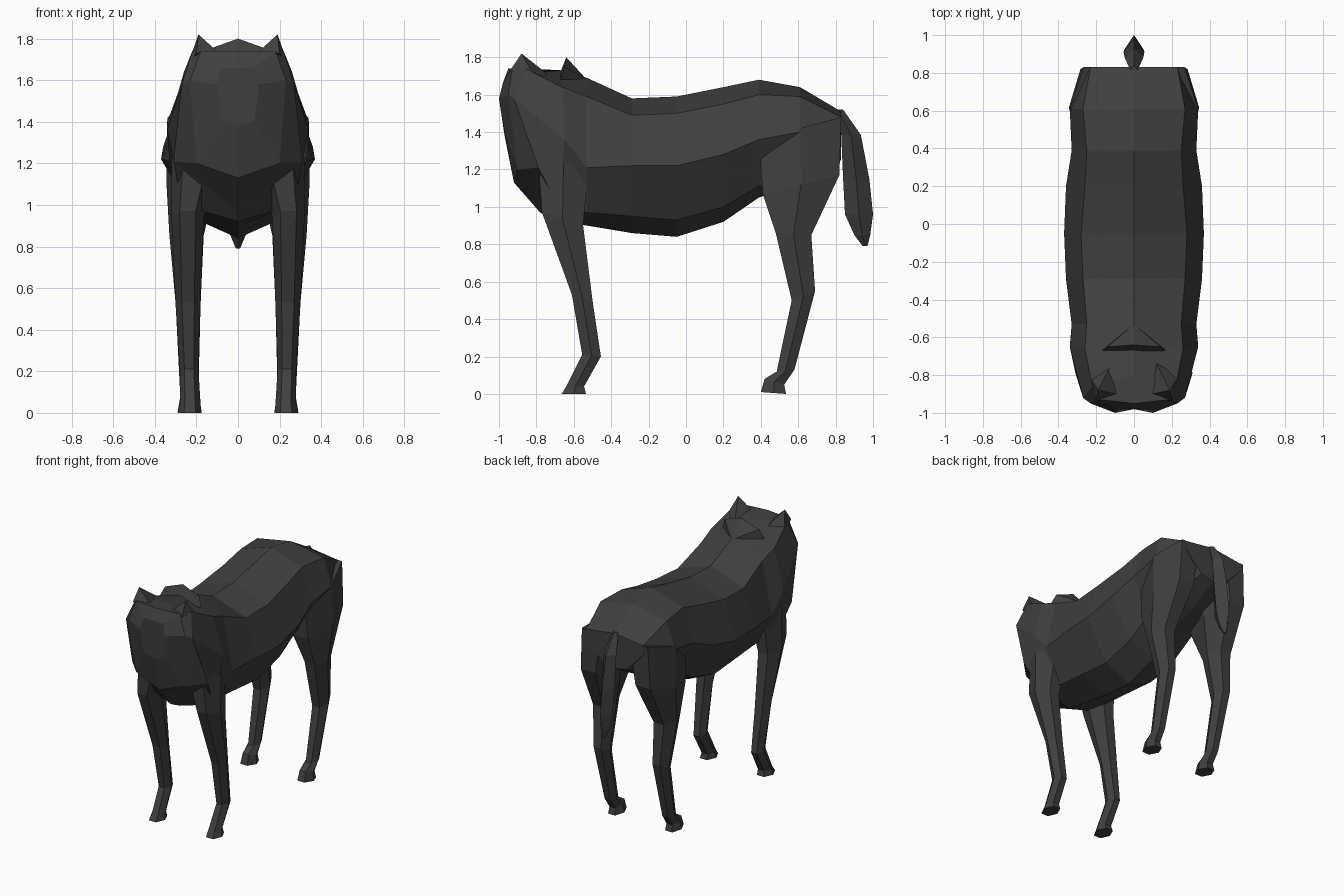
import bpy
import bmesh
from mathutils import Vector

default_cube = bpy.data.objects.get("Cube")
if default_cube:
    bpy.data.objects.remove(default_cube, do_unlink=True)

# One dark coat colour for the whole animal
COAT = (0.05, 0.05, 0.05, 1.0)
coat = bpy.data.materials.new("dark_coat")
coat.use_nodes = True
coat.diffuse_color = COAT
shader = coat.node_tree.nodes["Principled BSDF"]
shader.inputs["Base Color"].default_value = COAT
shader.inputs["Roughness"].default_value = 0.9


def finish(name, bm):
    """Turn a bmesh into a flat shaded object with the coat material."""
    bmesh.ops.recalc_face_normals(bm, faces=bm.faces)
    mesh = bpy.data.meshes.new(name)
    bm.to_mesh(mesh)
    bm.free()
    mesh.materials.append(coat)
    part = bpy.data.objects.new(name, mesh)
    bpy.context.scene.collection.objects.link(part)
    return part


def loft(name, rings):
    """Skin a closed tube through rings of equal length and cap both ends."""
    bm = bmesh.new()
    loops = [[bm.verts.new(point) for point in ring] for ring in rings]
    for near, far in zip(loops, loops[1:]):
        for i in range(len(near)):
            k = (i + 1) % len(near)
            bm.faces.new((near[i], near[k], far[k], far[i]))
    bm.faces.new(loops[0])
    bm.faces.new(loops[-1])
    return finish(name, bm)


def hull(name, points):
    """Wrap a small set of points in a convex skin."""
    bm = bmesh.new()
    for point in points:
        bm.verts.new(point)
    bmesh.ops.convex_hull(bm, input=bm.verts)
    return finish(name, bm)


def mirrored_ring(half):
    """Complete a half section running from the spine down to the belly."""
    inner = half[1:-1]
    return half + [(-x, y, z) for x, y, z in reversed(inner)]


def station(y, spine, back_x, back_z, side_x, side_z, low_x, low_z, belly):
    """Upright body section at one place along the trunk."""
    return mirrored_ring([
        (0, y, spine),
        (back_x, y, back_z),
        (side_x, y, side_z),
        (low_x, y, low_z),
        (0, y, belly),
    ])


def leg_ring(side, front_y, front_z, back_y, back_z, inner_x, outer_x):
    """Six sided leg section, widest halfway between its front and back."""
    middle = (inner_x + outer_x) / 2
    half = (outer_x - inner_x) / 2
    front = Vector((side * middle, front_y, front_z))
    back = Vector((side * middle, back_y, back_z))
    across = Vector((half, 0, 0))
    centre = (front + back) / 2
    return [
        front - across * 0.5, front + across * 0.5,
        centre + across,
        back + across * 0.5, back - across * 0.5,
        centre - across,
    ]


# Body: slanted breast sections, then upright trunk sections to the rump
breast = [
    [(0, -0.98, 1.66), (0.08, -0.98, 1.66), (0.1, -1, 1.58),
     (0.08, -0.97, 1.4), (0, -0.97, 1.38)],
    [(0, -0.95, 1.74), (0.18, -0.93, 1.74), (0.23, -0.95, 1.6),
     (0.2, -0.9, 1.2), (0, -0.92, 1.13)],
    [(0, -0.8, 1.72), (0.22, -0.86, 1.74), (0.27, -0.92, 1.58),
     (0.31, -0.79, 1.21), (0, -0.78, 0.97)],
    [(0, -0.66, 1.73), (0.26, -0.66, 1.64), (0.34, -0.65, 1.36),
     (0.27, -0.68, 1.0), (0, -0.68, 0.92)],
]
trunk = [
    (-0.53, 1.69, 0.25, 1.59, 0.33, 1.21, 0.2, 0.97, 0.9),
    (-0.29, 1.58, 0.27, 1.49, 0.36, 1.22, 0.2, 0.95, 0.86),
    (-0.05, 1.59, 0.28, 1.5, 0.37, 1.22, 0.2, 0.93, 0.84),
    (0.2, 1.64, 0.26, 1.55, 0.36, 1.28, 0.2, 1.0, 0.92),
    (0.39, 1.68, 0.25, 1.6, 0.33, 1.36, 0.2, 1.11, 1.05),
    (0.61, 1.64, 0.27, 1.59, 0.34, 1.4, 0.2, 1.16, 1.13),
    (0.83, 1.51, 0.23, 1.48, 0.24, 1.42, 0.1, 1.27, 1.25),
]
loft("body", [mirrored_ring(half) for half in breast]
     + [station(*row) for row in trunk])

# Legs: front y, front z, back y, back z, inner x, outer x from top to hoof
fore_leg = [
    (-0.79, 1.24, -0.52, 1.22, 0.08, 0.32),
    (-0.77, 0.97, -0.55, 0.9, 0.165, 0.32),
    (-0.61, 0.53, -0.5, 0.5, 0.18, 0.3),
    (-0.555, 0.21, -0.455, 0.2, 0.19, 0.28),
    (-0.64, 0.04, -0.545, 0.04, 0.18, 0.28),
    (-0.665, 0, -0.535, 0, 0.175, 0.29),
]
hind_leg = [
    (0.39, 1.36, 0.83, 1.48, 0.05, 0.34),
    (0.41, 1.07, 0.82, 1.17, 0.1, 0.345),
    (0.48, 0.86, 0.67, 0.85, 0.165, 0.33),
    (0.565, 0.5, 0.69, 0.55, 0.18, 0.3),
    (0.485, 0.12, 0.58, 0.13, 0.19, 0.28),
    (0.42, 0.08, 0.525, 0.05, 0.185, 0.28),
    (0.4, 0.01, 0.535, 0, 0.175, 0.29),
]
for side, label in ((1, "left"), (-1, "right")):
    loft(label + "_fore_leg", [leg_ring(side, *row) for row in fore_leg])
    loft(label + "_hind_leg", [leg_ring(side, *row) for row in hind_leg])

    # Pointed tuft at the top corner of the breast
    tuft = [
        (0.19, -0.88, 1.82), (0.2, -0.94, 1.73), (0.09, -0.9, 1.73),
        (0.24, -0.8, 1.68), (0.12, -0.74, 1.71),
    ]
    hull(label + "_tuft", [(side * x, y, z) for x, y, z in tuft])

# Crest: low pointed ridge across the withers
hull("crest", [
    (0, -0.64, 1.8), (0.14, -0.65, 1.75), (-0.14, -0.65, 1.75),
    (0.17, -0.67, 1.68), (-0.17, -0.67, 1.68),
    (0, -0.68, 1.7), (0, -0.53, 1.68),
])

# Tail: diamond sections of front y, back y, height and half width
tail = [
    (0.79, 0.84, 1.52, 0.02),
    (0.83, 0.935, 1.385, 0.05),
    (0.84, 0.98, 1.15, 0.055),
    (0.85, 1.0, 0.96, 0.05),
    (0.9, 0.985, 0.85, 0.035),
    (0.945, 0.97, 0.79, 0.01),
]
loft("tail", [
    [(0, front, z), (w, (front + back) / 2, z),
     (0, back, z), (-w, (front + back) / 2, z)]
    for front, back, z, w in tail
])
